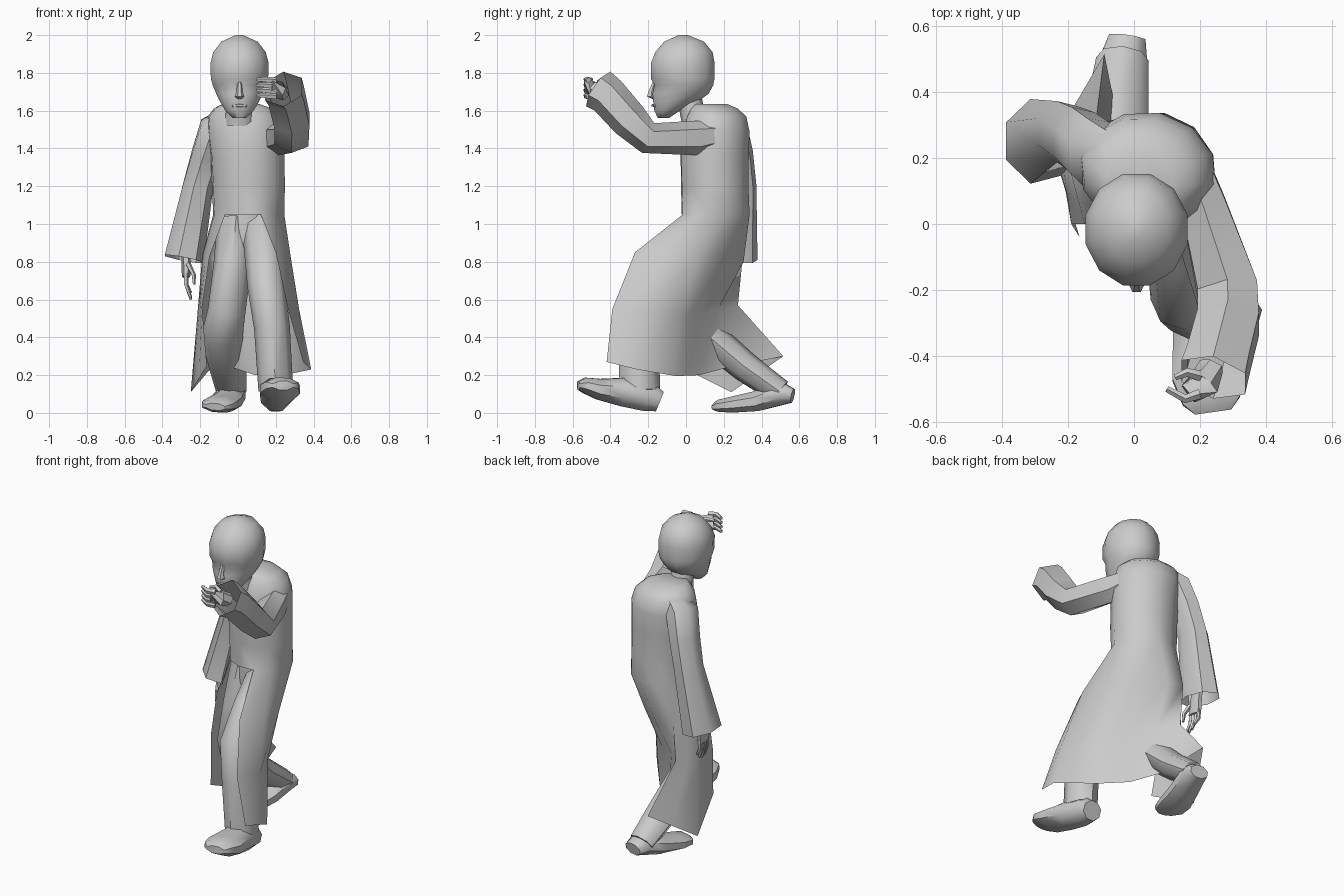
import bpy, bmesh, math
from mathutils import Vector


def finish(name, bm, angle=50):
    bmesh.ops.remove_doubles(bm, verts=bm.verts, dist=0.0005)
    bmesh.ops.recalc_face_normals(bm, faces=bm.faces)
    me = bpy.data.meshes.new(name)
    bm.to_mesh(me)
    bm.free()
    ob = bpy.data.objects.new(name, me)
    bpy.context.collection.objects.link(ob)
    bpy.ops.object.select_all(action='DESELECT')
    ob.select_set(True)
    bpy.context.view_layer.objects.active = ob
    bpy.ops.object.shade_smooth_by_angle(angle=math.radians(angle))
    return ob


def bridge(bm, loops, closed):
    for A, B in zip(loops, loops[1:]):
        for k in range(len(A) if closed else len(A) - 1):
            j = (k + 1) % len(A)
            bm.faces.new((A[k], A[j], B[j], B[k]))


def ring_points(r, t, side, n, yaw=0):
    """Ellipse around axis t; r = (x, y, z, half width along side, half width across)."""
    u = Vector(side)
    u = (u - t * u.dot(t)).normalized()
    v = t.cross(u)
    turn = [2 * math.pi * k / n + yaw for k in range(n)]
    return [Vector(r[:3]) + u * r[3] * math.cos(a) + v * r[4] * math.sin(a) for a in turn]


def loft(bm, rings, n, side, axis=None, yaw=0):
    pts = [Vector(r[:3]) for r in rings]
    loops = []
    for i, r in enumerate(rings):
        t = Vector(axis or (0, 0, 0))
        if not axis:
            if i > 0:
                t += (pts[i] - pts[i - 1]).normalized()
            if i < len(pts) - 1:
                t += (pts[i + 1] - pts[i]).normalized()
        loops.append([bm.verts.new(p) for p in ring_points(r, t.normalized(), side, n, yaw)])
    bridge(bm, loops, True)
    return loops


def tube(name, rings, n=8, side=(1, 0, 0), axis=None, caps=(True, True), yaw=0, angle=50):
    bm = bmesh.new()
    loops = loft(bm, rings, n, side, axis, yaw)
    for use, loop in zip(caps, (loops[0], loops[-1])):
        if use:
            bm.faces.new(loop)
    return finish(name, bm, angle)


UP = (0, 0, 1)
# head: (z, front y, back y, half width)
head = [(1.56, -.15, -.09, .035), (1.60, -.17, -.03, .078), (1.65, -.178, .07, .108),
        (1.69, -.182, .125, .128), (1.735, -.172, .15, .147), (1.77, -.192, .157, .157),
        (1.85, -.192, .158, .16), (1.91, -.168, .146, .144), (1.965, -.12, .1, .1),
        (2.0, -.04, .01, .02)]
tube("head", [(.008, (f + b) / 2, z, w, (b - f) / 2) for z, f, b, w in head],
     n=12, axis=UP, yaw=math.pi / 12, angle=60)
# face details
tube("nose", [(.008, -.165, 1.755, .012, .012), (.008, -.182, 1.70, .016, .02),
              (.008, -.184, 1.675, .024, .026), (.008, -.165, 1.66, .012, .008)],
     n=6, axis=UP)
tube("lips", [(-.03, -.16, 1.625, .006, .008), (.008, -.168, 1.628, .01, .016),
              (.046, -.16, 1.625, .006, .008)], n=6, side=UP)
tube("neck", [(.01, .06, 1.52, .09, .08), (.008, .03, 1.60, .07, .065),
              (.008, .01, 1.70, .07, .07)], axis=UP)

# long coat: closed body, then a split skirt hanging from the waist ring
bm = bmesh.new()
body = loft(bm, [(.015, .13, 1.635, .1, .09), (.025, .15, 1.612, .155, .125),
                 (.032, .162, 1.57, .195, .16), (.042, .158, 1.49, .21, .182),
                 (.05, .152, 1.36, .2, .184), (.055, .152, 1.2, .197, .182),
                 (.057, .157, 1.05, .192, .183)], 12, (1, -.2, 0), UP)
bm.faces.new(body[0])
# skirt rows run from the right front edge around the back to the left front edge
skirt = [
    [(-.15, 0, .83), (-.19, .15, .83), (-.12, .3, .82), (.0, .305, .8),
     (.15, .2, .8), (.25, .06, .8), (.28, -.13, .82), (.2, -.27, .85)],
    [(-.19, 0, .56), (-.215, .18, .52), (-.12, .275, .57), (-.015, .17, .55),
     (.12, .07, .52), (.235, -.03, .53), (.325, -.24, .54), (.265, -.39, .55)],
    [(-.165, -.04, .25), (-.25, .24, .11), (-.09, .515, .3), (-.03, .22, .24),
     (.09, .07, .2), (.22, -.05, .195), (.388, -.26, .23), (.345, -.42, .27)]]
rows = [[body[-1][k] for k in (8, 7, 6, 5, 4, 3, 2, 1, 0, 11, 10)]]
for row in skirt:
    row = [Vector(p) for p in row]
    full = []
    for i, p in enumerate(row):
        full.append(p)
        if i in (0, 1, 4):       # halfway folds, at the same places as on the waist ring
            full.append((p + row[i + 1]) / 2)
    rows.append([bm.verts.new(p) for p in full])
bridge(bm, rows, False)
finish("long_coat", bm, 60)

# trousers
tube("trouser_hips", [(.05, .14, 1.12, .15, .13), (.05, .12, .97, .14, .12),
                      (.05, .1, .86, .08, .1)], n=10, axis=UP)
tube("front_leg", [(.12, .13, 1.0, .1, .12), (.14, -.07, .83, .105, .115),
                   (.15, -.225, .67, .1, .105), (.18, -.25, .45, .095, .105),
                   (.2, -.245, .12, .092, .108)])
tube("back_leg", [(-.01, .13, 1.02, .1, .12), (-.03, .08, .78, .1, .12),
                  (-.06, .04, .54, .1, .09), (-.085, .115, .41, .11, .09),
                  (-.055, .31, .245, .1, .08), (-.035, .5, .11, .08, .068)])
# shoes, heel to toe, with flat soles
tube("front_shoe", [(.2, -.138, .06, .065, .06), (.2, -.2, .085, .085, .085),
                    (.21, -.33, .11, .1, .083), (.222, -.46, .125, .115, .06),
                    (.235, -.535, .145, .095, .045), (.24, -.57, .145, .06, .025)],
     yaw=math.pi / 8)
tube("back_shoe", [(-.02, .565, .09, .06, .04), (-.03, .5, .105, .078, .07),
                   (-.06, .38, .064, .088, .058), (-.095, .26, .046, .1, .047),
                   (-.11, .18, .038, .092, .035), (-.12, .155, .032, .06, .02)],
     yaw=math.pi / 8)

# sleeves, open at the cuff
tube("raised_sleeve", [(.17, .17, 1.47, .07, .07), (.21, .06, 1.455, .078, .092),
                       (.283, -.2, 1.455, .105, .085), (.285, -.3, 1.55, .108, .1),
                       (.255, -.415, 1.68, .11, .105), (.24, -.465, 1.715, .115, .112)],
     caps=(True, False), n=6, yaw=math.pi / 6)
tube("lowered_sleeve", [(-.06, .2, 1.56, .06, .08), (-.125, .215, 1.5, .09, .115),
                        (-.17, .255, 1.36, .085, .105), (-.215, .28, 1.2, .085, .095),
                        (-.29, .25, .815, .11, .132)], caps=(True, False), n=7)

# lowered hand
tube("lowered_palm", [(-.28, .24, .9, .022, .04), (-.275, .23, .8, .025, .045),
                      (-.275, .22, .72, .022, .05)], n=6)
for i in range(4):
    y = .185 + .024 * i
    drop = (.61, .6, .61, .635)[i]
    tube("lowered_finger", [(-.275, y, .74, .013, .013), (-.275, y - .005, .68, .012, .012),
                            (-.25, y - .01, drop, .008, .008)], n=5)
tube("lowered_thumb", [(-.265, .19, .79, .015, .015), (-.235, .17, .73, .012, .012),
                       (-.232, .165, .68, .008, .008)], n=5)

# raised hand, fingers curling inward past the face
tube("raised_palm", [(.235, -.43, 1.69, .04, .04), (.215, -.48, 1.715, .042, .05),
                     (.165, -.515, 1.72, .03, .052)], n=6, side=(1, 1, 0))
for i in range(4):
    z = 1.675 + .028 * i
    tube("raised_finger", [(.2, -.515, z, .017, .016), (.155, -.53, z + .004, .016, .014),
                           (.1, -.5, z + .006, .01, .01)], n=5, side=UP)
tube("raised_thumb", [(.2, -.46, 1.74, .017, .017), (.16, -.45, 1.76, .014, .014),
                      (.125, -.465, 1.755, .009, .009)], n=5, side=UP)
